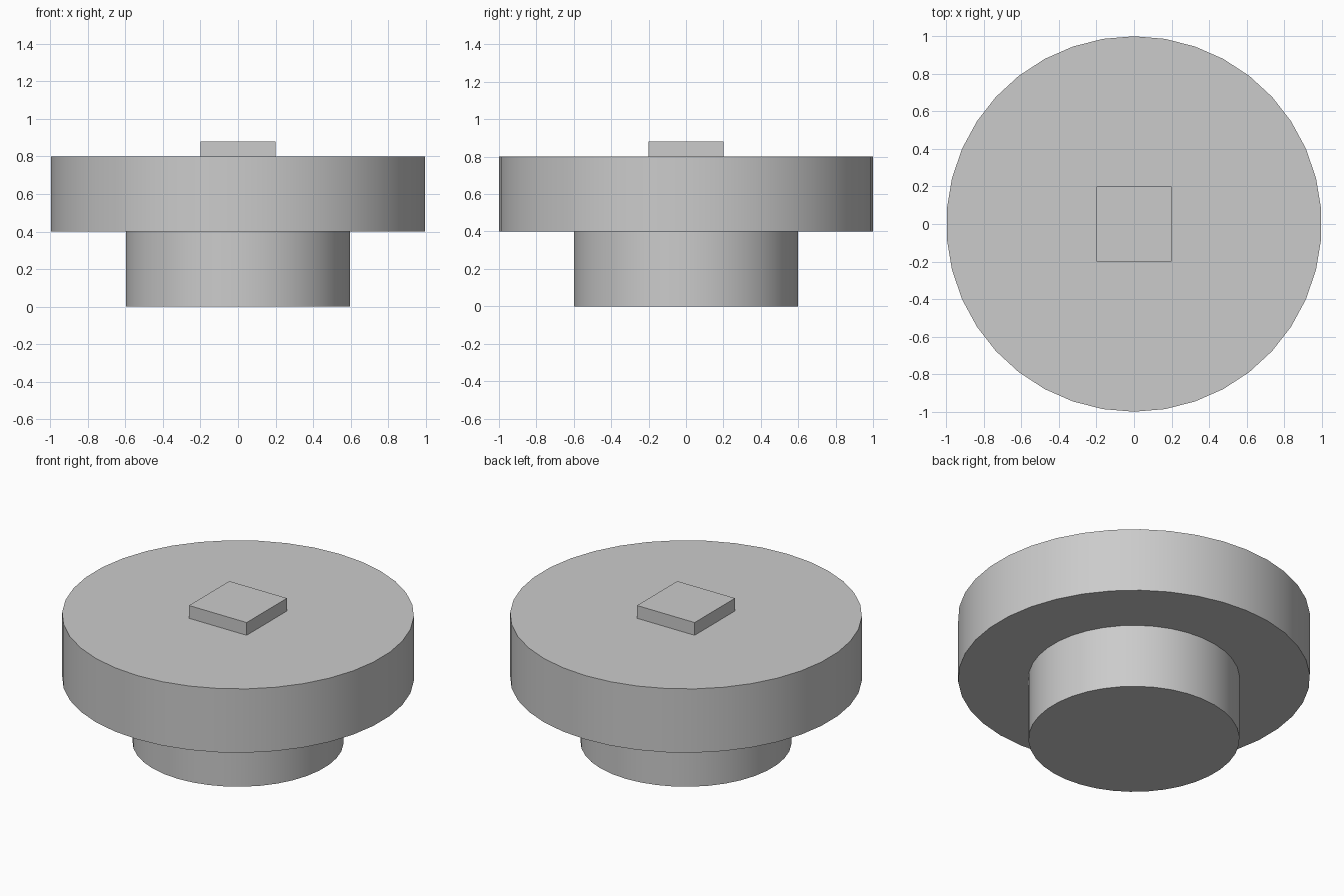
import bpy
from math import radians

if "Cube" in bpy.data.objects:
    bpy.data.objects.remove(bpy.data.objects["Cube"], do_unlink=True)

# Single grey material
grey = bpy.data.materials.new("plain grey")
grey.use_nodes = True
colour = (0.6, 0.6, 0.6, 1)
grey.diffuse_color = colour
grey.node_tree.nodes["Principled BSDF"].inputs["Base Color"].default_value = colour


def finish(name):
    obj = bpy.context.object
    obj.name = name
    obj.data.materials.append(grey)
    return obj


def disc(name, radius, bottom, top):
    bpy.ops.mesh.primitive_cylinder_add(
        vertices=38, radius=radius, depth=top - bottom,
        location=(0, 0, (bottom + top) / 2))
    bpy.ops.object.shade_smooth_by_angle(angle=radians(30))
    return finish(name)


# Narrow foot and wide upper disc
disc("foot", 0.6, 0, 0.4)
disc("upper_disc", 1, 0.4, 0.8)

# Square block on top
bpy.ops.mesh.primitive_cube_add(size=1, location=(0, 0, 0.84))
block = finish("top_block")
block.scale = (0.4, 0.4, 0.08)
